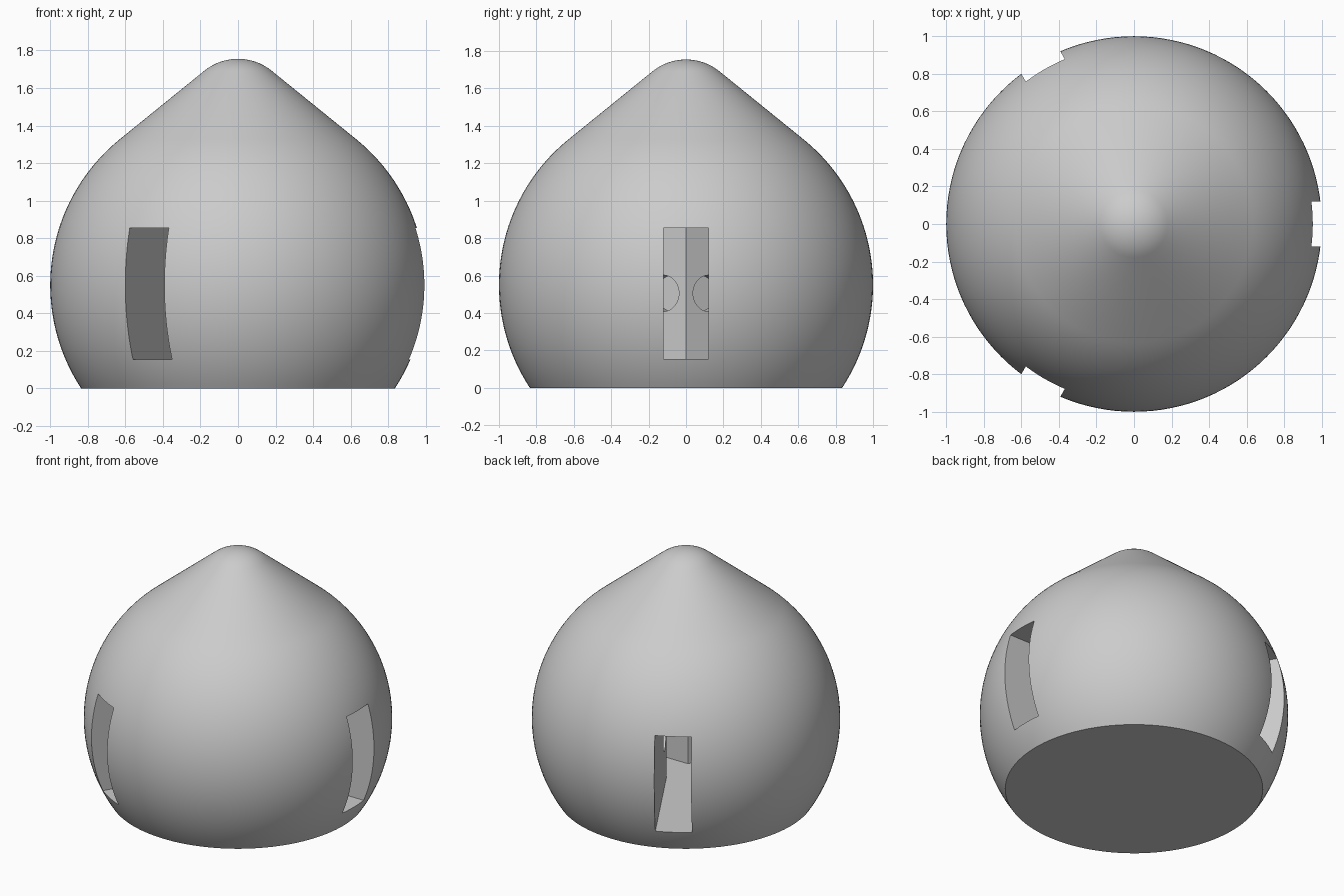
import bpy, bmesh, math
from mathutils import Matrix, Vector

if "Cube" in bpy.data.objects:
    bpy.data.objects.remove(bpy.data.objects["Cube"])

CENTRE_Z = 0.55            # centre of the unit ball
TIP_R, TIP_TOP = 0.285, 1.755
TILT = math.asin(0.63)     # polar angle where the ball meets the cone
SLOT_HALF, SLOT_Z0, SLOT_Z1 = 0.12, 0.155, 0.855
SLOT_ANGLES = [0, math.radians(120), math.radians(240)]


def make_object(name, bm):
    bmesh.ops.recalc_face_normals(bm, faces=bm.faces)
    mesh = bpy.data.meshes.new(name)
    bm.to_mesh(mesh)
    bm.free()
    obj = bpy.data.objects.new(name, mesh)
    bpy.context.collection.objects.link(obj)
    return obj


def arc(radius, z, start, end, steps):
    """Points of an arc, angles measured down from the pole."""
    return [(radius * math.sin(a), z + radius * math.cos(a))
            for a in (start + (end - start) * i / steps for i in range(steps + 1))]


# Body: rounded tip, straight cone and truncated ball, revolved
tip = arc(TIP_R, TIP_TOP - TIP_R, 0, TILT, 10)
ball = arc(1.0, CENTRE_Z, TILT, math.acos(-CENTRE_Z), 44)
profile = tip + ball + [(0, 0)]
bm = bmesh.new()
verts = [bm.verts.new((r, 0, z)) for r, z in profile]
edges = [bm.edges.new(pair) for pair in zip(verts, verts[1:])]
bmesh.ops.spin(bm, geom=verts + edges, cent=(0, 0, 0), axis=(0, 0, 1),
               angle=math.tau, steps=128, use_merge=False)
bmesh.ops.remove_doubles(bm, verts=bm.verts, dist=1e-5)
body = make_object("rounded_body", bm)

grey = bpy.data.materials.new("light grey")
grey.diffuse_color = (0.6, 0.6, 0.6, 1)
grey.use_nodes = True
grey.node_tree.nodes["Principled BSDF"].inputs["Base Color"].default_value = grey.diffuse_color
body.data.materials.append(grey)

# Three slots that meet in the middle, as one Y-shaped prism
bm = bmesh.new()
outline = []
for a in SLOT_ANGLES:
    turn = Matrix.Rotation(a, 3, 'Z')
    inner = SLOT_HALF / math.sqrt(3)
    for x, y in ((1.3, -SLOT_HALF), (1.3, SLOT_HALF), (inner, SLOT_HALF)):
        outline.append(bm.verts.new(turn @ Vector((x, y, SLOT_Z0))))
floor = bm.faces.new(outline)
raised = bmesh.ops.extrude_face_region(bm, geom=[floor])["geom"]
bmesh.ops.translate(bm, vec=(0, 0, SLOT_Z1 - SLOT_Z0),
                    verts=[v for v in raised if isinstance(v, bmesh.types.BMVert)])
cutters = [make_object("slot_cutter", bm)]

# Round sockets in both walls of each slot, near the middle
for a in SLOT_ANGLES:
    bm = bmesh.new()
    place = (Matrix.Rotation(a, 4, 'Z')
             @ Matrix.Translation((0.21, 0, (SLOT_Z0 + SLOT_Z1) / 2))
             @ Matrix.Rotation(math.pi / 2, 4, 'X'))
    bmesh.ops.create_cone(bm, cap_ends=True, segments=48, radius1=0.097,
                          radius2=0.097, depth=0.44, matrix=place)
    cutters.append(make_object("socket_cutter", bm))

# Cut, then smooth with sharp edges kept
bpy.context.view_layer.objects.active = body
body.select_set(True)
for cutter in cutters:
    mod = body.modifiers.new("cut", 'BOOLEAN')
    mod.operation = 'DIFFERENCE'
    mod.solver = 'EXACT'
    mod.object = cutter
    bpy.ops.object.modifier_apply(modifier=mod.name)
    bpy.data.objects.remove(cutter, do_unlink=True)
bpy.ops.object.shade_smooth_by_angle(angle=math.radians(30))
